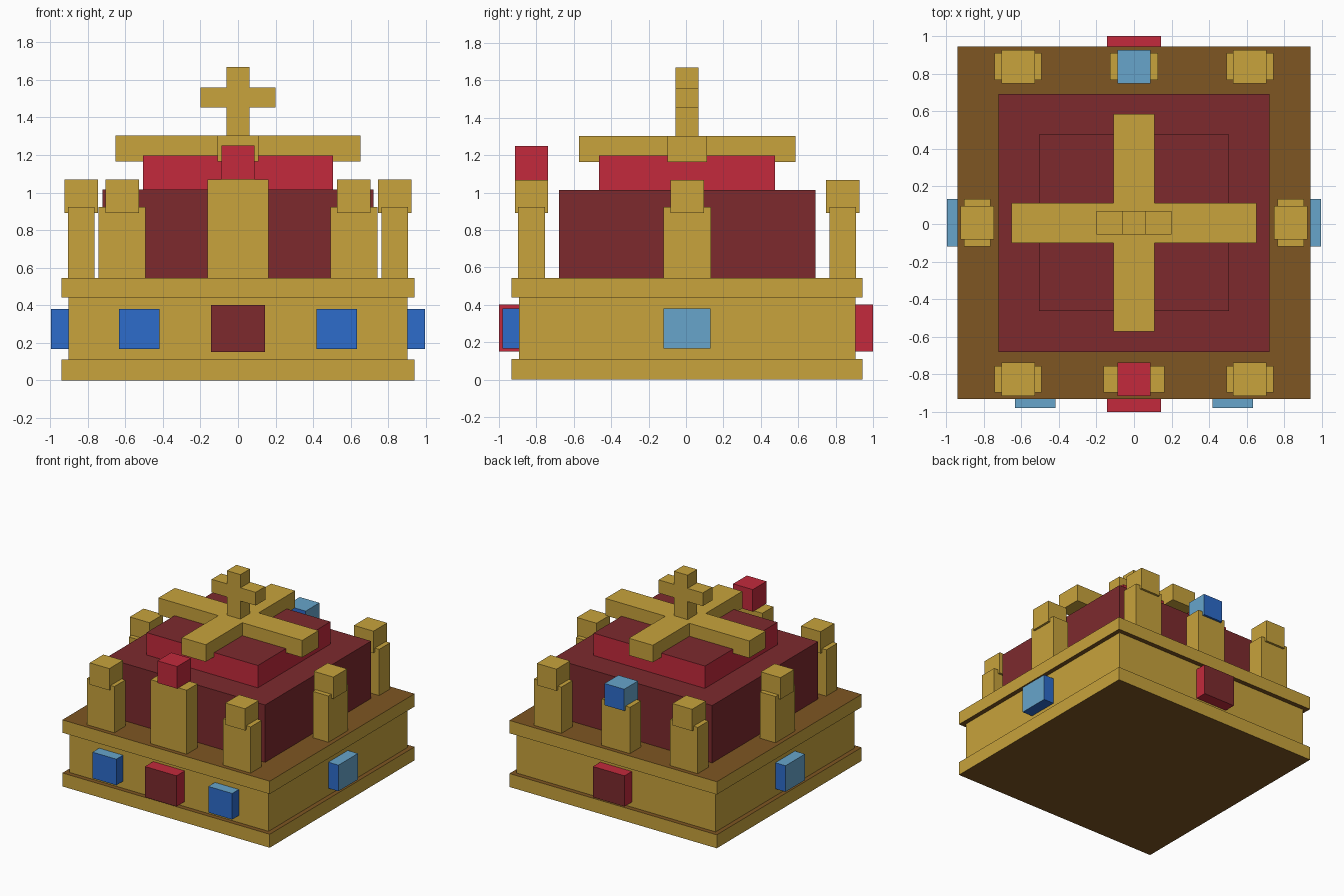
import bpy
import bmesh

if "Cube" in bpy.data.objects:
    bpy.data.objects.remove(bpy.data.objects["Cube"], do_unlink=True)

MID = 0.006  # y of the crown's centre line


def material(name, r, g, b):
    m = bpy.data.materials.new(name)
    m.use_nodes = True
    m.diffuse_color = (r, g, b, 1)
    bsdf = next(n for n in m.node_tree.nodes if n.type == "BSDF_PRINCIPLED")
    bsdf.inputs["Base Color"].default_value = (r, g, b, 1)
    return m


gold = material("gold", 0.578, 0.366, 0.045)
brown = material("brown", 0.209, 0.093, 0.016)
dark_red = material("dark red", 0.205, 0.023, 0.027)
red = material("red", 0.546, 0.023, 0.045)
blue = material("blue", 0.026, 0.150, 0.597)
light_blue = material("light blue", 0.136, 0.376, 0.597)


def finish(name, bm, main, accent=None, rule=None):
    """Turn a bmesh into an object; faces whose normal meets the rule get the accent."""
    bmesh.ops.recalc_face_normals(bm, faces=bm.faces)
    bm.normal_update()
    for f in bm.faces:
        f.material_index = int(bool(rule and rule(f.normal)))
    mesh = bpy.data.meshes.new(name)
    bm.to_mesh(mesh)
    bm.free()
    mesh.materials.append(main)
    if accent:
        mesh.materials.append(accent)
    obj = bpy.data.objects.new(name, mesh)
    bpy.context.collection.objects.link(obj)
    return obj


def box(name, xs, ys, zs, main, accent=None, rule=None):
    bm = bmesh.new()
    bmesh.ops.create_cube(bm, size=1)
    for v in bm.verts:
        v.co = [sum(r) / 2 + c * (r[1] - r[0]) for c, r in zip(v.co, (xs, ys, zs))]
    return finish(name, bm, main, accent, rule)


def cross(name, outline, place, depth):
    """Extrude a cross outline; place maps outline points into space."""
    bm = bmesh.new()
    face = bm.faces.new([bm.verts.new(place(a, b)) for a, b in outline])
    new = bmesh.ops.extrude_face_region(bm, geom=[face])["geom"]
    bmesh.ops.translate(bm, vec=depth, verts=[v for v in new if isinstance(v, bmesh.types.BMVert)])
    return finish(name, bm, gold)


def span(centre, half):
    return (centre - half, centre + half)


def up(n):
    return n.z > 0.5


def flat(n):
    return abs(n.z) > 0.5


def front_back(n):
    return abs(n.y) > 0.5


def up_or_side(n):
    return n.z > 0.5 or abs(n.x) > 0.5


# Base: a band between two wider rims
for name, zs in (("lower_rim", (0, 0.11)), ("upper_rim", (0.44, 0.545))):
    box(name, span(0, 0.94), span(MID, 0.938), zs, gold, brown, flat)
box("band", span(0, 0.903), span(MID, 0.9), (0.11, 0.44), gold)

# Cushion in two steps
box("cushion", span(0, 0.722), span(MID, 0.686), (0.545, 1.015), dark_red)
box("upper_cushion", span(0, 0.505), span(MID, 0.47), (1.015, 1.198), red, dark_red, up)

# Jewels around the band
box("front_jewel", span(0, 0.143), (-1, -0.85), (0.15, 0.402), red, dark_red, front_back)
box("back_jewel", span(0, 0.143), (0.85, 1), (0.15, 0.402), red, dark_red, front_back)
for side, s in (("left", 1), ("right", -1)):
    box(f"front_{side}_jewel", span(s * 0.525, 0.108), (-0.98, -0.85),
        (0.167, 0.381), blue, light_blue, up)
    box(f"{side}_jewel", span(s * 0.922, 0.073), span(MID, 0.126),
        (0.167, 0.381), blue, light_blue, up_or_side)

# Pillars with caps: corners of the front and back rows, then the sides
WIDE, THIN, CAP = 0.125, 0.071, 0.089
PILLAR_Z, CAP_Z = (0.545, 0.924), (0.891, 1.069)
for row, y in (("front", -0.826), ("back", 0.838)):
    for side, s in (("left", 1), ("right", -1)):
        box(f"{row}_{side}_pillar", span(s * 0.618, WIDE), span(y, THIN), PILLAR_Z, gold)
        box(f"{row}_{side}_cap", span(s * 0.615, CAP), span(y, CAP), CAP_Z, gold)
for side, s in (("left", 1), ("right", -1)):
    box(f"{side}_pillar", span(s * 0.834, THIN), span(MID, WIDE + 0.002), PILLAR_Z, gold)
    box(f"{side}_cap", span(s * 0.834, CAP), span(MID, CAP), CAP_Z, gold)

# Middle pillars topped by jewels
box("front_pillar", span(0, 0.163), span(-0.826, THIN), (0.545, 1.069), gold)
box("front_cap_jewel", span(0, CAP), span(-0.826, CAP), (1.069, 1.25), red)
box("back_pillar", span(0, WIDE + 0.003), span(0.838, THIN), PILLAR_Z, gold)
box("back_cap_jewel", span(0, CAP), span(0.838, CAP), CAP_Z, blue, light_blue, up_or_side)


# Crossed bars over the cushion and the upright cross
def cross_outline(wide, tall, bar, low, high, bottom):
    """Arms of half width wide from low to high; upright of half width bar from bottom to tall."""
    right = [(bar, bottom), (bar, low), (wide, low), (wide, high), (bar, high), (bar, tall)]
    return right + [(-x, y) for x, y in reversed(right)]


cross("crossed_bars", cross_outline(0.652, 0.579, 0.109, -0.106, 0.106, -0.579),
      lambda a, b: (a, b + MID, 1.164), (0, 0, 0.14))
cross("top_cross", cross_outline(0.2, 1.668, 0.062, 1.452, 1.56, 1.304),
      lambda a, b: (a, MID - 0.062, b), (0, 0.124, 0))
